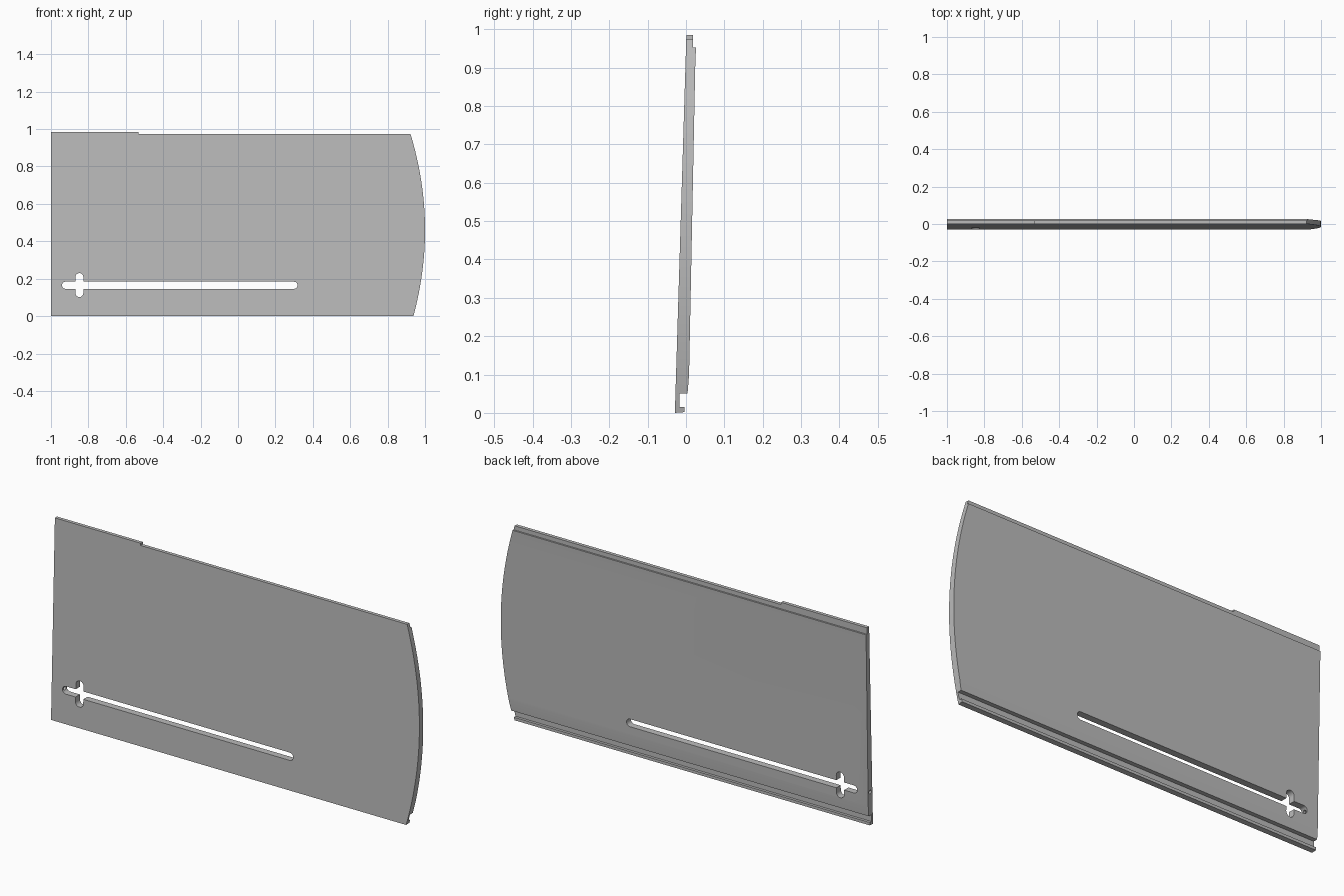
import bpy, bmesh
from math import pi, sin, cos
from mathutils import Vector

if "Cube" in bpy.data.objects:
    bpy.data.objects.remove(bpy.data.objects["Cube"])

grey = bpy.data.materials.new("plain grey")
grey.use_nodes = True
colour = (0.5, 0.5, 0.5, 1)
grey.diffuse_color = colour
grey.node_tree.nodes["Principled BSDF"].inputs["Base Color"].default_value = colour


def prism(name, points, depth):
    """Extrude a closed loop of points along the depth vector."""
    bm = bmesh.new()
    face = bm.faces.new([bm.verts.new(p) for p in points])
    out = bmesh.ops.extrude_face_region(bm, geom=[face])["geom"]
    bmesh.ops.translate(bm, vec=Vector(depth),
                        verts=[v for v in out if isinstance(v, bmesh.types.BMVert)])
    bmesh.ops.recalc_face_normals(bm, faces=bm.faces)
    mesh = bpy.data.meshes.new(name)
    bm.to_mesh(mesh)
    bm.free()
    mesh.materials.append(grey)
    obj = bpy.data.objects.new(name, mesh)
    bpy.context.collection.objects.link(obj)
    return obj


def cut(target, tool, operation="DIFFERENCE"):
    """Apply a boolean and discard its tool."""
    mod = target.modifiers.new("cut", "BOOLEAN")
    mod.operation, mod.object, mod.solver = operation, tool, "EXACT"
    bpy.context.view_layer.objects.active = target
    bpy.ops.object.modifier_apply(modifier=mod.name)
    bpy.data.objects.remove(tool)


def stadium(start, end, radius, steps=10):
    """Rounded slot outline in x and z, between two end centres."""
    a, b = Vector(start), Vector(end)
    along = (b - a).normalized()
    side = Vector((-along.y, along.x))
    loop = []
    for centre, sign in ((b, 1), (a, -1)):
        for i in range(steps + 1):
            t = pi * i / steps
            p = centre + sign * radius * (sin(t) * along - cos(t) * side)
            loop.append((p.x, -0.2, p.y))
    return loop


# Leaning panel section: hooked lip at the bottom, rebate at the top
section = [(-0.029, 0), (-0.004, 0.002), (-0.004, 0.016), (-0.017, 0.016),
           (-0.017, 0.05), (0.004, 0.05), (0.008, 0.1), (0.024, 0.9),
           (0.026, 0.953), (0.018, 0.953), (0.018, 0.985), (0.001, 0.985)]
panel = prism("panel", [(-1, y, z) for y, z in section], (2.1, 0, 0))

# Front outline: stepped top edge and bowed end
top, low, steps = 0.985, 0.974, 32
outline = [(-1.1, -0.01), (-1.1, top + 0.01), (-0.532, top + 0.01), (-0.532, low)]
for i in range(steps + 1):
    z = low - (low + 0.01) * i / steps
    outline.append((1 - (z - 0.46) ** 2 / 3.4, z))
cut(panel, prism("outline", [(x, -0.2, z) for x, z in outline], (0, 0.4, 0)), "INTERSECT")

# Long slot and short crossing slot
for start, end, radius in (((-0.922, 0.165), (0.299, 0.165), 0.019),
                           ((-0.848, 0.123), (-0.848, 0.209), 0.021)):
    cut(panel, prism("slot", stadium(start, end, radius), (0, 0.4, 0)))

# Pin hole from the straight end into the slot
hole = [(-1.05, -0.007 + 0.009 * cos(pi * i / 8), 0.165 + 0.009 * sin(pi * i / 8))
        for i in range(16)]
cut(panel, prism("pin_hole", hole, (0.13, 0, 0)))

bpy.ops.object.select_all(action="DESELECT")
panel.select_set(True)
bpy.context.view_layer.objects.active = panel
bpy.ops.object.shade_smooth_by_angle(angle=0.4)
